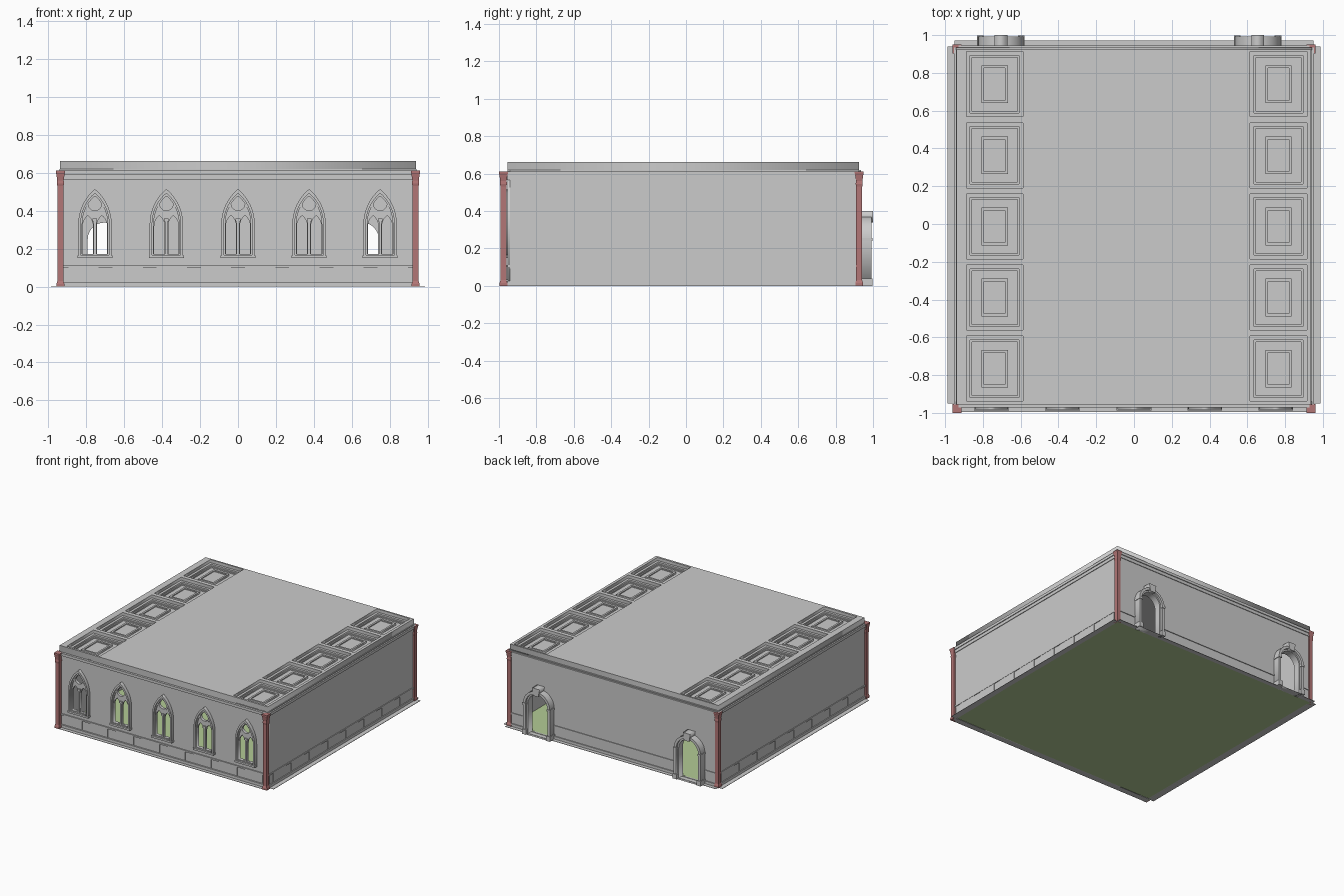
import bpy, bmesh, math
from mathutils import Matrix, Vector

if "Cube" in bpy.data.objects:
    bpy.data.objects.remove(bpy.data.objects["Cube"])


def material(name, rgb):
    m = bpy.data.materials.new(name)
    m.diffuse_color = (*rgb, 1)
    m.use_nodes = True
    m.node_tree.nodes["Principled BSDF"].inputs["Base Color"].default_value = m.diffuse_color
    return m


GREEN = material("floor_green", (0.45, 0.60, 0.30))
RED = material("pilaster_red", (0.45, 0.18, 0.18))


def add(name, mesh, mat=None):
    ob = bpy.data.objects.new(name, mesh)
    bpy.context.collection.objects.link(ob)
    if mat:
        mesh.materials.append(mat)
    return ob


def box(name, x, y, z, mat=None):
    """Box from three (min, max) ranges."""
    bm = bmesh.new()
    bmesh.ops.create_cube(bm, size=1)
    for v in bm.verts:
        v.co = Vector(r[0] + (c + 0.5) * (r[1] - r[0]) for c, r in zip(v.co, (x, y, z)))
    me = bpy.data.meshes.new(name)
    bm.to_mesh(me)
    bm.free()
    return add(name, me, mat)


def plate(name, loops, lo, hi, upright=True):
    """Flat plate with holes; upright plates lie in xz between y=lo and y=hi."""
    cu = bpy.data.curves.new(name, 'CURVE')
    cu.dimensions = '2D'
    cu.fill_mode = 'BOTH'
    cu.extrude = (hi - lo) / 2
    for loop in loops:
        sp = cu.splines.new('POLY')
        sp.points.add(len(loop) - 1)
        for p, (a, b) in zip(sp.points, loop):
            p.co = (a, b, 0, 1)
        sp.use_cyclic_u = True
    tmp = bpy.data.objects.new(name, cu)
    bpy.context.collection.objects.link(tmp)
    dg = bpy.context.evaluated_depsgraph_get()
    me = bpy.data.meshes.new_from_object(tmp.evaluated_get(dg))
    bpy.data.objects.remove(tmp)
    mid = (lo + hi) / 2
    if upright:
        me.transform(Matrix.Translation((0, mid, 0)) @ Matrix.Rotation(math.pi / 2, 4, 'X'))
    else:
        me.transform(Matrix.Translation((0, 0, mid)))
    return add(name, me)


def rect(x0, x1, y0, y1):
    return [(x0, y0), (x1, y0), (x1, y1), (x0, y1)]


def pointed(cx, w, z0, spring, rise, n=8):
    """Gothic arch outline."""
    r = (w * w + rise * rise) / (2 * w)
    end = math.atan2(rise, r - w)
    right = [(w - r + r * math.cos(end * i / n), spring + r * math.sin(end * i / n)) for i in range(n + 1)]
    left = [(-x, z) for x, z in reversed(right[:-1])]
    return [(cx + x, z) for x, z in [(-w, z0), (w, z0)] + right + left]


def rounded(cx, w, z0, spring, n=14):
    """Round arch outline."""
    arc = [(cx + w * math.cos(math.pi * i / n), spring + w * math.sin(math.pi * i / n)) for i in range(n + 1)]
    return [(cx - w, z0), (cx + w, z0)] + arc


def circle(cx, cz, r, n=20):
    return [(cx + r * math.cos(2 * math.pi * i / n), cz + r * math.sin(2 * math.pi * i / n)) for i in range(n)]


WINDOWS = [-0.755, -0.378, 0, 0.375, 0.75]
DOORS = [-0.705, 0.655]
FRONT, BACK, SIDE = -0.955, 0.935, 0.943

# floor and thin ground flanges
box("floor", (-SIDE, SIDE), (FRONT, BACK), (0, 0.005), GREEN)
for s in (-1, 1):
    box("side_flange", sorted((s * SIDE, s * 0.987)), (-0.95, 0.94), (0, 0.003))
box("front_flange", (-0.95, 0.95), (-0.995, FRONT), (0, 0.003))
box("back_flange", (-0.95, 0.95), (BACK, 0.972), (0, 0.003))

# walls with openings
outline = rect(-SIDE, SIDE, 0, 0.62)
plate("front_wall", [outline] + [pointed(x, 0.078, 0.16, 0.33, 0.17) for x in WINDOWS], FRONT, FRONT + 0.014)
plate("back_wall", [rect(-SIDE, SIDE, 0.004, 0.62)] + [rounded(x, 0.09, 0.006, 0.25) for x in DOORS],
      BACK - 0.014, BACK)
for s in (-1, 1):
    box("side_wall", sorted((s * SIDE, s * (SIDE - 0.014))), (FRONT, BACK), (0, 0.62))

# cornice bands: two stepped strips on every wall
for out, z in ((0.005, (0.565, 0.59)), (0.011, (0.59, 0.612))):
    for s in (-1, 1):
        box("side_cornice", sorted((s * 0.935, s * (SIDE + out))), (FRONT, BACK), z)
    box("front_cornice", (-0.93, 0.93), (FRONT - out * 1.6, FRONT + 0.01), z)
    box("back_cornice", (-0.93, 0.93), (BACK - 0.01, BACK + out), z)

# plinths: low course, cap strip and raised panels
gaps = [-0.93, DOORS[0] - 0.12, DOORS[0] + 0.12, DOORS[1] - 0.12, DOORS[1] + 0.12, 0.93]
for z, out in (((0, 0.025), 0.008), ((0.1, 0.112), 0.006)):
    for s in (-1, 1):
        box("side_plinth_strip", sorted((s * 0.935, s * (SIDE + out))), (FRONT, BACK), z)
    box("front_plinth_strip", (-0.93, 0.93), (FRONT - out * 1.5, FRONT + 0.01), z)
    for a, b in zip(gaps[::2], gaps[1::2]):
        box("back_plinth_strip", (a, b), (BACK - 0.01, BACK + out), z)
for i in range(8):
    c = -0.815 + i * 0.233
    for s in (-1, 1):
        box("side_plinth_panel", sorted((s * 0.935, s * (SIDE + 0.004))), (c - 0.08, c + 0.08), (0.03, 0.1))
    box("front_plinth_panel", (c - 0.08, c + 0.08), (FRONT - 0.007, FRONT + 0.01), (0.03, 0.1))

# gothic windows
for x in WINDOWS:
    plate("window_moulding", [pointed(x, 0.088, 0.153, 0.33, 0.185), pointed(x, 0.075, 0.166, 0.33, 0.163)],
          -0.983, FRONT + 0.016)
    plate("window_inner_moulding", [pointed(x, 0.076, 0.16, 0.33, 0.166), pointed(x, 0.067, 0.172, 0.33, 0.15)],
          -0.973, FRONT + 0.012)
    plate("window_tracery", [pointed(x, 0.07, 0.162, 0.33, 0.155), circle(x, 0.437, 0.036),
                             pointed(x - 0.037, 0.027, 0.172, 0.32, 0.055),
                             pointed(x + 0.037, 0.027, 0.172, 0.32, 0.055)], -0.964, FRONT + 0.008)
    plate("window_oculus_ring", [circle(x, 0.437, 0.048), circle(x, 0.437, 0.036)], -0.971, FRONT)
    box("window_mullion", (x - 0.007, x + 0.007), (-0.972, FRONT), (0.165, 0.35))
    box("window_capital", (x - 0.012, x + 0.012), (-0.974, FRONT), (0.345, 0.36))
    box("window_sill", (x - 0.092, x + 0.092), (-0.987, FRONT), (0.15, 0.165))

# round-arched door surrounds with keystones
for x in DOORS:
    plate("door_surround", [rounded(x, 0.121, 0, 0.25), rounded(x, 0.1, 0.0002, 0.25)], BACK - 0.01, 0.992)
    plate("door_jamb", [rounded(x, 0.104, 0, 0.25), rounded(x, 0.088, 0.0002, 0.25)], BACK - 0.016, 0.975)
    plate("door_keystone", [[(x - 0.022, 0.338), (x + 0.022, 0.338), (x + 0.034, 0.4), (x - 0.034, 0.4)]],
          BACK - 0.01, 1.0)
    for s in (-1, 1):
        box("door_foot", sorted((x + s * 0.09, x + s * 0.126)), (BACK, 0.998), (0, 0.04))
        box("door_impost", sorted((x + s * 0.095, x + s * 0.125)), (BACK, 0.997), (0.24, 0.256))

# roof with two rows of stepped coffers
cells = [(cx, 0.74 - i * 0.3765) for cx in (-0.738, 0.765) for i in range(5)]
roof = rect(-0.94, 0.938, FRONT, 0.925)
cell = lambda c, hx, hy: rect(c[0] - hx, c[0] + hx, c[1] - hy, c[1] + hy)
plate("roof_slab", [roof] + [cell(c, 0.15, 0.172) for c in cells], 0.612, 0.662, False)
box("roof_underside", (-0.94, 0.938), (FRONT, 0.925), (0.606, 0.614))
for c in cells:
    plate("coffer_step", [cell(c, 0.15, 0.172), cell(c, 0.13, 0.152)], 0.612, 0.637, False)
    plate("coffer_inner_step", [cell(c, 0.13, 0.152), cell(c, 0.12, 0.142)], 0.612, 0.624, False)
    plate("coffer_panel_rim", [cell(c, 0.07, 0.1), cell(c, 0.055, 0.085)], 0.612, 0.63, False)
    box("coffer_panel", (c[0] - 0.055, c[0] + 0.055), (c[1] - 0.085, c[1] + 0.085), (0.612, 0.622))

# red corner pilasters with flared base and capital
PROFILE = [(0, 0.021), (0.015, 0.021), (0.03, 0.016), (0.53, 0.016), (0.545, 0.019), (0.56, 0.017),
           (0.595, 0.022), (0.6, 0.024), (0.612, 0.024)]
for px in (-0.937, 0.937):
    for py in (-0.976, 0.926):
        bm = bmesh.new()
        rings = [[bm.verts.new((px + a * h, py + b * h, z)) for a, b in ((-1, -1), (1, -1), (1, 1), (-1, 1))]
                 for z, h in PROFILE]
        for lo, hi in zip(rings, rings[1:]):
            for k in range(4):
                bm.faces.new((lo[k], lo[(k + 1) % 4], hi[(k + 1) % 4], hi[k]))
        bm.faces.new(rings[-1])
        bm.faces.new(rings[0][::-1])
        me = bpy.data.meshes.new("corner_pilaster")
        bm.to_mesh(me)
        bm.free()
        add("corner_pilaster", me, RED)
